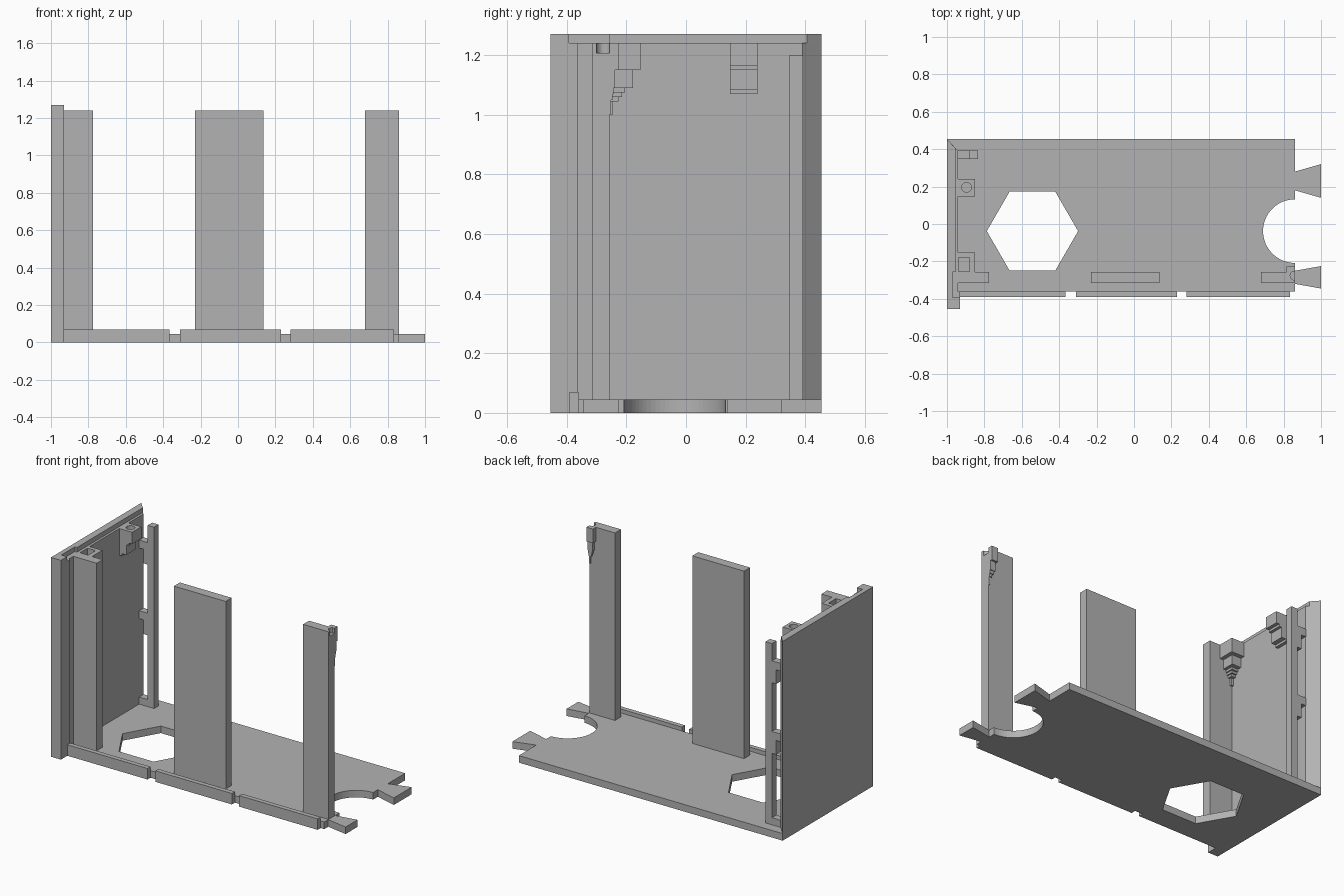
import bpy, bmesh, math

if "Cube" in bpy.data.objects:
    bpy.data.objects.remove(bpy.data.objects["Cube"])

grey = bpy.data.materials.new("plain grey")
grey.diffuse_color = (0.45, 0.45, 0.45, 1)
grey.use_nodes = True
grey.node_tree.nodes["Principled BSDF"].inputs["Base Color"].default_value = grey.diffuse_color


def prism(name, pts, z0, z1):
    """Vertical extrusion of an outline in x, y."""
    bm = bmesh.new()
    face = bm.faces.new([bm.verts.new((x, y, z0)) for x, y in pts])
    ext = bmesh.ops.extrude_face_region(bm, geom=[face])
    top = [v for v in ext["geom"] if isinstance(v, bmesh.types.BMVert)]
    bmesh.ops.translate(bm, verts=top, vec=(0, 0, z1 - z0))
    bmesh.ops.recalc_face_normals(bm, faces=bm.faces)
    me = bpy.data.meshes.new(name)
    bm.to_mesh(me)
    bm.free()
    me.materials.append(grey)
    ob = bpy.data.objects.new(name, me)
    bpy.context.collection.objects.link(ob)
    return ob


def box(name, x0, x1, y0, y1, z0, z1):
    return prism(name, [(x0, y0), (x1, y0), (x1, y1), (x0, y1)], z0, z1)


def ring(cx, cy, r, n):
    return [(cx + r * math.cos(2 * math.pi * i / n),
             cy + r * math.sin(2 * math.pi * i / n)) for i in range(n)]


def cut(ob, pts, z0, z1):
    cutter = prism(ob.name + "_cutter", pts, z0, z1)
    cutter.hide_render = True
    cutter.hide_set(True)
    mod = ob.modifiers.new("cut", 'BOOLEAN')
    mod.operation, mod.solver, mod.object = 'DIFFERENCE', 'EXACT', cutter


# floor plate: front notches, dovetail tabs and round bite on the right edge
FLOOR, TOP, RIM = 0.045, 1.24, 1.27
arc = [(0.86 - 0.17 * math.cos(a), -0.038 + 0.17 * math.sin(a))
       for a in [math.radians(-90 + 180 * i / 32) for i in range(33)]]
outline = [(-1, -0.36), (0.86, -0.36), (0.86, -0.32), (1, -0.345), (1, -0.225), (0.86, -0.25)]
outline += arc
outline += [(0.86, 0.18), (1, 0.14), (1, 0.32), (0.86, 0.28), (0.86, 0.455), (-1, 0.455)]
floor = prism("floor_plate", outline, 0, FLOOR)
cut(floor, ring(-0.543, -0.038, 0.244, 6), -0.1, 0.2)

# raised lip along the front edge, in three pieces
for i, (x0, x1) in enumerate([(-0.935, -0.365), (-0.31, 0.23), (0.28, 0.835)]):
    box(f"front_lip_{i}", x0, x1, -0.39, -0.36, 0, 0.07)

# end wall with mitred back edge, higher outer rim and front post
prism("end_wall", [(-1, -0.455), (-0.93, -0.455), (-0.93, -0.362), (-0.94, -0.362),
                   (-0.94, 0.39), (-1, 0.455)], 0, TOP)
prism("wall_rim", [(-1, -0.455), (-0.93, -0.455), (-0.93, -0.393), (-0.97, -0.393),
                   (-0.97, -0.257), (-0.955, -0.257), (-0.955, 0.405), (-1, 0.455)], TOP, RIM)

# front pillars
PY0, PY1 = -0.316, -0.256
box("left_pillar", -0.97, -0.775, PY0, PY1, FLOOR, TOP)
box("centre_pillar", -0.23, 0.135, PY0, PY1, FLOOR, TOP)
right = box("right_pillar", 0.68, 0.86, PY0, PY1, FLOOR, TOP)
cut(right, ring(0.86, -0.275, 0.025, 24), 1.207, 1.3)

# stepped clip behind the right pillar
for i, (x0, y1, z0, z1) in enumerate([
        (0.815, -0.226, 1.15, TOP), (0.825, -0.238, 1.09, 1.15), (0.832, -0.243, 1.07, 1.09),
        (0.84, -0.247, 1.05, 1.07), (0.85, -0.251, 1.0, 1.05)]):
    box(f"right_clip_{i}", x0, 0.86, PY1, y1, z0, z1)

# corner socket between wall and left pillar, on a stepped support
socket = box("corner_socket", -0.94, -0.85, PY1, -0.152, 1.15, TOP)
cut(socket, [(-0.937, -0.253), (-0.88, -0.253), (-0.88, -0.178), (-0.937, -0.178)], 1.16, 1.3)
for i, (x1, y1, z0, z1) in enumerate([
        (-0.875, -0.178, 1.09, 1.15), (-0.895, -0.205, 1.075, 1.09), (-0.903, -0.215, 1.06, 1.075),
        (-0.911, -0.226, 1.045, 1.06), (-0.925, -0.244, 1.0, 1.045)]):
    box(f"socket_step_{i}", -0.94, x1, PY1, y1, z0, z1)

# screw block on the wall, with a pilot hole and stepped underside
block = box("screw_block", -0.94, -0.85, 0.148, 0.24, 1.165, TOP)
cut(block, ring(-0.895, 0.196, 0.026, 24), 1.175, 1.3)
for i, (x1, z0, z1) in enumerate([(-0.872, 1.15, 1.165), (-0.89, 1.085, 1.15), (-0.92, 1.07, 1.085)]):
    box(f"block_step_{i}", -0.94, x1, 0.148, 0.24, z0, z1)

# free-standing back strip, tied to the wall by hooked brackets
SY0, SY1 = 0.347, 0.392
box("back_strip", -0.88, -0.835, SY0, SY1, FLOOR, 1.2)
for i, z in enumerate([0.5, 0.95]):
    box(f"bracket_arm_{i}", -0.945, -0.88, SY0, SY1, z + 0.09, z + 0.14)
    box(f"bracket_hook_{i}", -0.91, -0.88, SY0, SY1, z, z + 0.09)
box("bracket_foot", -0.945, -0.88, SY0, SY1, FLOOR, 0.09)
